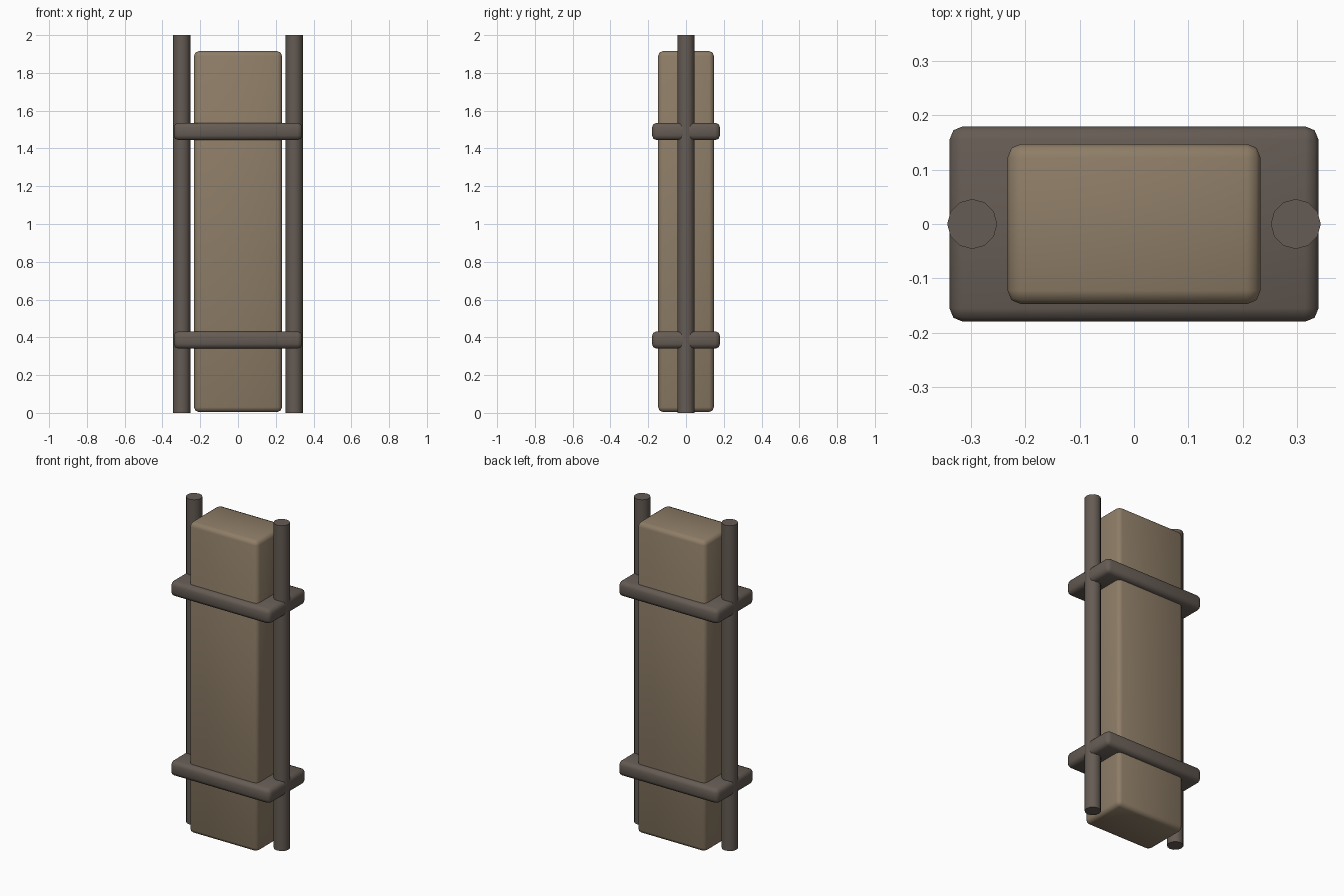
import bpy
from math import radians

if "Cube" in bpy.data.objects:
    bpy.data.objects.remove(bpy.data.objects["Cube"])


def material(name, color):
    m = bpy.data.materials.new(name)
    m.diffuse_color = color
    m.use_nodes = True
    m.node_tree.nodes["Principled BSDF"].inputs["Base Color"].default_value = m.diffuse_color
    return m


WOOD = material("tan", (0.27, 0.205, 0.135, 1))
DARK = material("dark_brown", (0.13, 0.105, 0.088, 1))


def finish(ob, name, mat):
    ob.name = name
    ob.data.materials.append(mat)
    bpy.ops.object.shade_smooth_by_angle(angle=radians(50))


def rounded_box(name, size, z, bevel, mat):
    bpy.ops.mesh.primitive_cube_add(size=1, location=(0, 0, z))
    ob = bpy.context.object
    ob.scale = size
    bpy.ops.object.transform_apply(location=False, rotation=False, scale=True)
    mod = ob.modifiers.new("bevel", 'BEVEL')
    mod.width = bevel
    mod.segments = 2
    bpy.ops.object.modifier_apply(modifier=mod.name)
    finish(ob, name, mat)


# Main upright slab
rounded_box("slab", (0.466, 0.295, 1.91), 0.96, 0.025, WOOD)

# Solid cross bands wrapping slab and poles
for name, z in (("lower_band", 0.386), ("upper_band", 1.49)):
    rounded_box(name, (0.68, 0.36, 0.092), z, 0.025, DARK)

# Side poles
for name, side in (("left_pole", -1), ("right_pole", 1)):
    bpy.ops.mesh.primitive_cylinder_add(vertices=12, radius=0.046, depth=2,
                                        location=(side * 0.298, 0, 1))
    finish(bpy.context.object, name, DARK)
